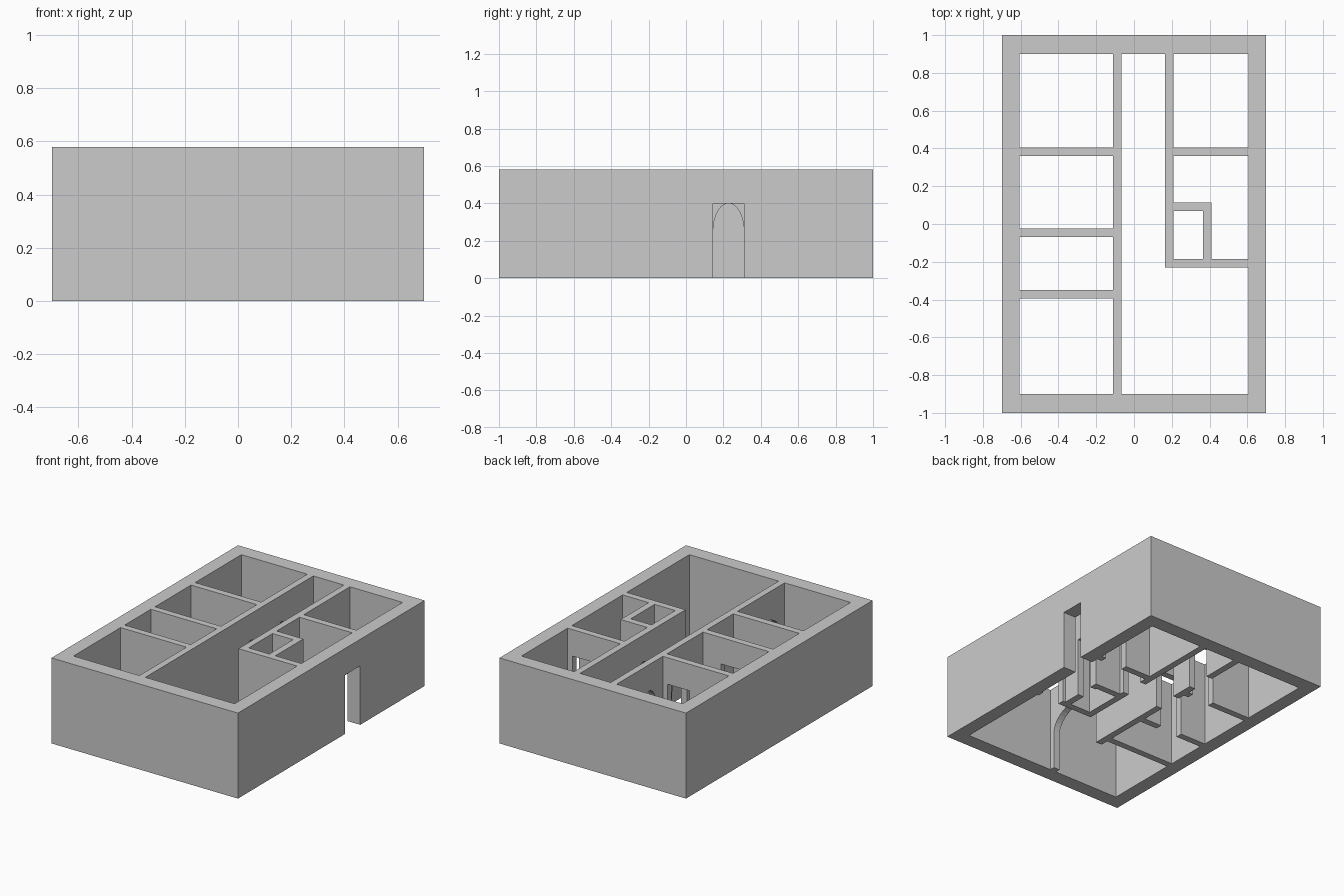
import bpy, bmesh, math

if "Cube" in bpy.data.objects:
    bpy.data.objects.remove(bpy.data.objects["Cube"])

H = 0.58        # wall height
DOOR = 0.40     # opening height
SPRING = 0.25   # where arches start curving
T = 0.045       # partition thickness


def opening(a, b, arch):
    """Outline of a doorway from a to b, rising from the floor."""
    if not arch:
        return [(a, 0), (a, DOOR), (b, DOOR), (b, 0)]
    c, r, n = (a + b) / 2, (b - a) / 2, 20
    curve = [(c - r * math.cos(math.pi * i / n),
              SPRING + (DOOR - SPRING) * math.sin(math.pi * i / n)) for i in range(n + 1)]
    return [(a, 0)] + curve + [(b, 0)]


def wall(name, axis, start, end, side, thick=T, openings=()):
    """Wall running along axis, its low side at `side`; openings are (from, to, arched)."""
    profile = [(start, 0)]
    for a, b, arch in openings:
        profile += opening(a, b, arch)
    profile += [(end, 0), (end, H), (start, H)]

    def place(t, z):
        return (t, side, z) if axis == 'x' else (side, t, z)

    bm = bmesh.new()
    face = bm.faces.new([bm.verts.new(place(t, z)) for t, z in profile])
    ext = bmesh.ops.extrude_face_region(bm, geom=[face], use_keep_orig=True)
    moved = [v for v in ext['geom'] if isinstance(v, bmesh.types.BMVert)]
    bmesh.ops.translate(bm, verts=moved, vec=(0, thick, 0) if axis == 'x' else (thick, 0, 0))
    bmesh.ops.recalc_face_normals(bm, faces=bm.faces[:])
    mesh = bpy.data.meshes.new(name)
    bm.to_mesh(mesh)
    bm.free()
    obj = bpy.data.objects.new(name, mesh)
    bpy.context.collection.objects.link(obj)


# Thick outer walls, entrance on the right
wall("outer_wall_left", 'y', -1, 1, -0.70, 0.095)
wall("outer_wall_right", 'y', -1, 1, 0.605, 0.095, [(0.145, 0.31, False)])
wall("outer_wall_front", 'x', -0.605, 0.605, -1, 0.10)
wall("outer_wall_back", 'x', -0.605, 0.605, 0.90, 0.10)

# Long walls either side of the corridor, with arched openings
wall("corridor_wall_left", 'y', -0.90, 0.90, -0.11, T,
     [(-0.865, -0.45, True), (0.145, 0.31, True), (0.47, 0.635, True)])
wall("corridor_wall_right", 'y', -0.23, 0.90, 0.165, T, [(0.145, 0.31, True)])

# Cross walls of the left rooms
wall("left_partition_back", 'x', -0.605, -0.11, 0.36, T, [(-0.31, -0.145, False)])
wall("left_partition_middle", 'x', -0.605, -0.11, -0.07, T, [(-0.41, -0.245, False)])
wall("left_partition_front", 'x', -0.605, -0.11, -0.395, T)

# Cross walls of the right rooms
wall("right_partition_back", 'x', 0.21, 0.605, 0.36, T, [(0.405, 0.57, False)])
wall("right_partition_front", 'x', 0.21, 0.605, -0.23, T, [(0.43, 0.595, False)])

# Small closet
wall("closet_wall_back", 'x', 0.21, 0.41, 0.07, T)
wall("closet_wall_side", 'y', -0.185, 0.07, 0.365, T, [(-0.06, 0.06, False)])
